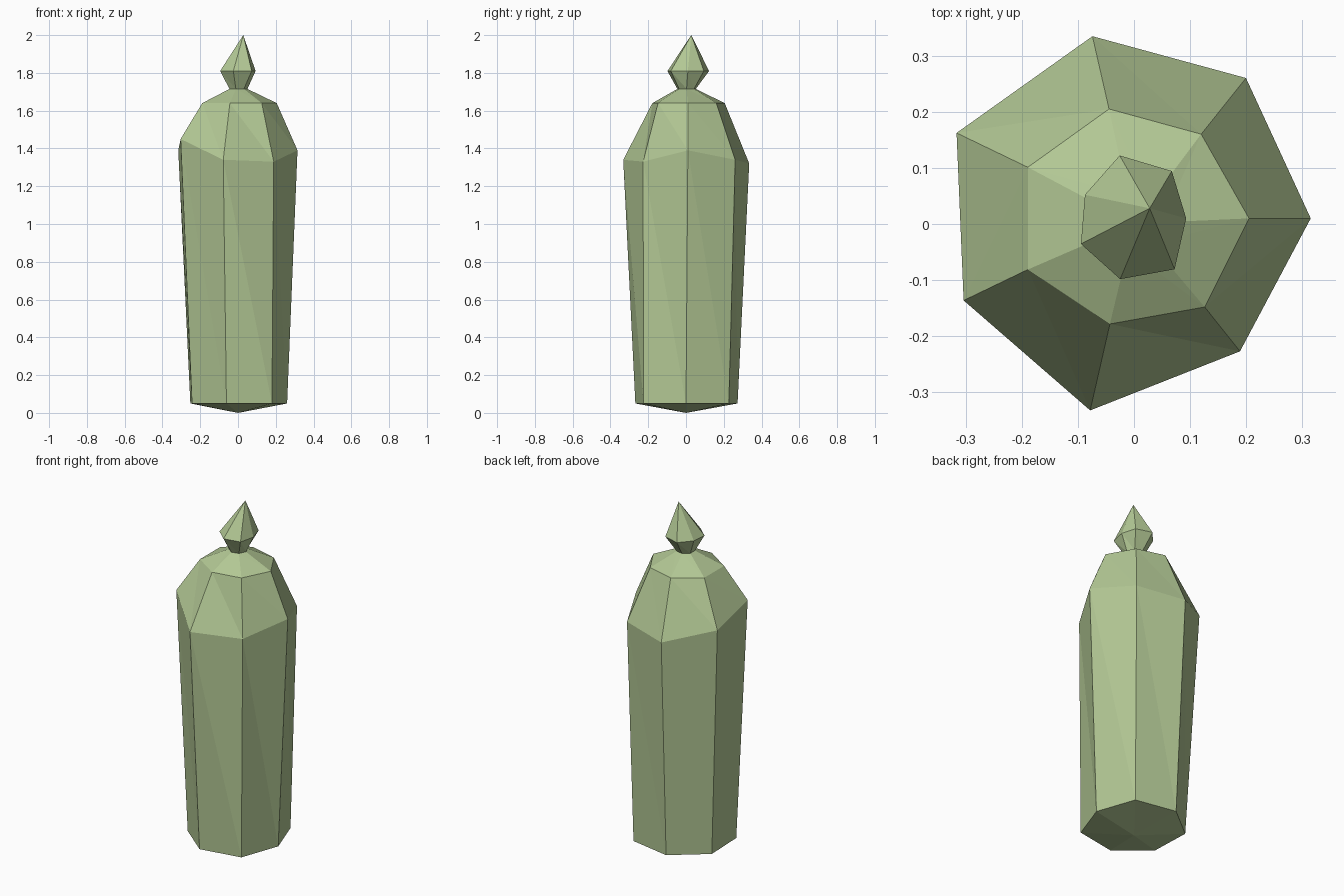
import bpy
import bmesh
from math import cos, sin, tau
from mathutils import Vector

SIDES = 7

cube = bpy.data.objects.get("Cube")
if cube:
    bpy.data.objects.remove(cube, do_unlink=True)

# Single sage green material
sage = bpy.data.materials.new("sage_green")
sage.use_nodes = True
sage.diffuse_color = (0.45, 0.58, 0.3, 1)
shader = next(n for n in sage.node_tree.nodes if n.type == 'BSDF_PRINCIPLED')
shader.inputs["Base Color"].default_value = sage.diffuse_color


def ring(radii, heights, y=0.01):
    """Seven points around the axis; a single number is used for every corner."""
    if not isinstance(radii, list):
        radii = [radii] * SIDES
    if not isinstance(heights, list):
        heights = [heights] * SIDES
    return [Vector((r * cos(tau * i / SIDES), y + r * sin(tau * i / SIDES), z))
            for i, (r, z) in enumerate(zip(radii, heights))]


def build_part(name, rings, bottom_tip=None, top_tip=None):
    """Skin the rings with triangles and close the ends with pointed fans."""
    bm = bmesh.new()
    loops = [[bm.verts.new(p) for p in points] for points in rings]

    # Walls between neighbouring rings
    for low, high in zip(loops, loops[1:]):
        for i in range(SIDES):
            j = (i + 1) % SIDES
            bm.faces.new((low[i], low[j], high[i]))
            bm.faces.new((low[j], high[j], high[i]))

    # Pointed ends
    for loop, tip, flip in ((loops[0], bottom_tip, True),
                            (loops[-1], top_tip, False)):
        if tip is None:
            continue
        apex = bm.verts.new(tip)
        for i in range(SIDES):
            corners = (loop[i], loop[(i + 1) % SIDES], apex)
            bm.faces.new(corners[::-1] if flip else corners)

    mesh = bpy.data.meshes.new(name)
    bm.to_mesh(mesh)
    bm.free()
    mesh.materials.append(sage)
    obj = bpy.data.objects.new(name, mesh)
    bpy.context.collection.objects.link(obj)
    return obj


# Hand-cut rings, each slightly uneven
base = ring([0.26, 0.29, 0.28, 0.28, 0.27, 0.275, 0.288], 0.05, y=0)
shoulder = ring([0.315, 0.32, 0.333, 0.351, 0.337, 0.351, 0.303],
                [1.39, 1.34, 1.32, 1.39, 1.45, 1.34, 1.33])
rim = ring([0.205, 0.192, 0.2, 0.21, 0.21, 0.193, 0.202], 1.64)
neck = ring(0.05, 1.715, y=0.003)
bulge = ring([0.093, 0.108, 0.115, 0.097, 0.105, 0.111, 0.116], 1.81)

# Tapered body with faceted shoulders, and the pointed finial on top
build_part("body", [base, shoulder, rim, neck], bottom_tip=(0, 0, 0))
build_part("finial", [neck, bulge], top_tip=(0.028, 0.028, 2))
